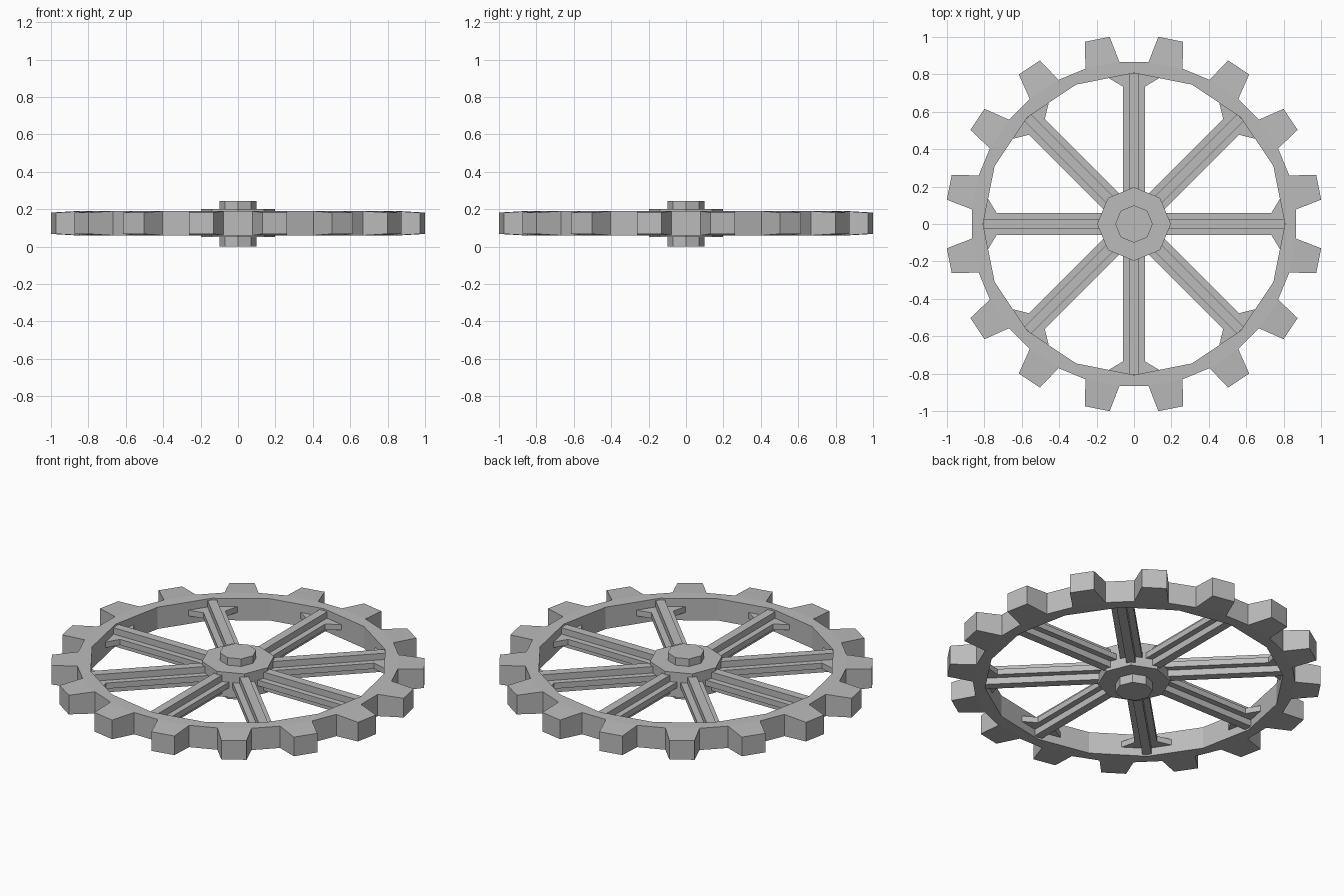
import bpy
import bmesh
from math import cos, sin, pi, radians

cube = bpy.data.objects.get("Cube")
if cube:
    bpy.data.objects.remove(cube, do_unlink=True)

MID = 0.125          # middle height of the wheel
TEETH, SPOKES = 16, 8

steel = bpy.data.materials.new("grey_metal")
steel.use_nodes = True
GREY = (0.5, 0.5, 0.5, 1)
steel.diffuse_color = GREY
steel.node_tree.nodes["Principled BSDF"].inputs["Base Color"].default_value = GREY


def finish(name, bm):
    bmesh.ops.remove_doubles(bm, verts=bm.verts, dist=1e-4)
    bmesh.ops.recalc_face_normals(bm, faces=bm.faces)
    mesh = bpy.data.meshes.new(name)
    bm.to_mesh(mesh)
    bm.free()
    mesh.materials.append(steel)
    obj = bpy.data.objects.new(name, mesh)
    bpy.context.collection.objects.link(obj)
    return obj


def prism(name, outline, bottom, top):
    """Extrude a flat outline between two heights."""
    bm = bmesh.new()
    face = bm.faces.new([bm.verts.new((x, y, bottom)) for x, y in outline])
    new = bmesh.ops.extrude_face_region(bm, geom=[face])["geom"]
    verts = [v for v in new if isinstance(v, bmesh.types.BMVert)]
    bmesh.ops.translate(bm, verts=verts, vec=(0, 0, top - bottom))
    return finish(name, bm)


def octagon(radius):
    return [(radius * cos(i * pi / 4), radius * sin(i * pi / 4)) for i in range(8)]


# Toothed rim: every sector has a ring slice, a tapered tooth and half gaps
INNER, ROOT, TIP = (0.807, 0.065), (0.87, 0.065), (1.009, 0.057)
step = 2 * pi / TEETH
root_half, tip_half = radians(6.1), radians(3.85)
bm = bmesh.new()


def pair(ring, angle):
    """Lower and upper vertex at one angle of a (radius, half height) ring."""
    r, h = ring
    return [bm.verts.new((r * cos(angle), r * sin(angle), MID + s * h)) for s in (-1, 1)]


for k in range(TEETH):
    a = (k + 0.5) * step
    in0, in1 = pair(INNER, a - step / 2), pair(INNER, a + step / 2)
    root0, root1 = pair(ROOT, a - root_half), pair(ROOT, a + root_half)
    tip0, tip1 = pair(TIP, a - tip_half), pair(TIP, a + tip_half)
    next0 = pair(ROOT, a + step - root_half)
    for side in (0, 1):
        for loop in ((in0, in1, root1, root0), (root0, root1, tip1, tip0),
                     (in1, next0, root1)):
            bm.faces.new([p[side] for p in loop])
    for p, q in ((in0, in1), (root0, tip0), (tip0, tip1), (tip1, root1), (root1, next0)):
        bm.faces.new((p[0], q[0], q[1], p[1]))
finish("toothed_rim", bm)

# Spokes: a flat web flared at the rim, crossed by an upright rib
half_web = [(0.12, 0.06), (0.735, 0.06), (0.78, 0.135), (0.815, 0.135)]
web = half_web + [(x, -y) for x, y in reversed(half_web)]
rib = [(0.12, -0.025), (0.805, -0.025), (0.805, 0.025), (0.12, 0.025)]
for i in range(SPOKES):
    for name, outline, half in (("spoke_web", web, 0.017), ("spoke_rib", rib, 0.055)):
        spoke = prism(f"{name}_{i + 1}", outline, MID - half, MID + half)
        spoke.rotation_euler.z = i * 2 * pi / SPOKES

# Hub disc and axle
prism("hub", octagon(0.197), 0.052, 0.2)
prism("axle", octagon(0.1), 0, 0.245)
